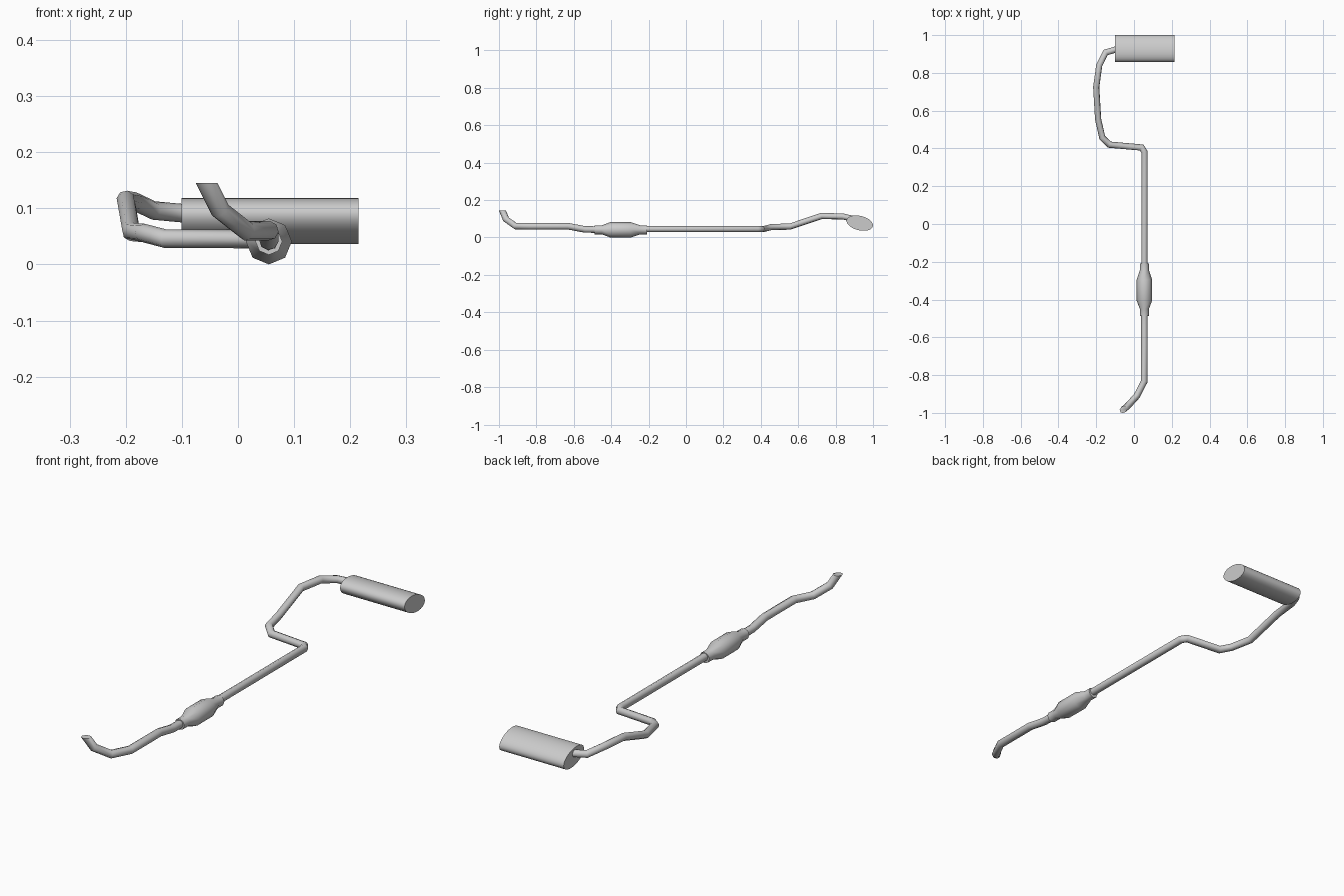
import bpy, bmesh
from math import sin, cos, pi, radians
from mathutils import Vector

if "Cube" in bpy.data.objects:
    bpy.data.objects.remove(bpy.data.objects["Cube"])


def loft(name, rings, angle):
    """Skin a list of vertex rings, cap both ends, shade smooth by angle."""
    bm = bmesh.new()
    loops = [[bm.verts.new(p) for p in ring] for ring in rings]
    n = len(loops[0])
    for a, b in zip(loops, loops[1:]):
        for i in range(n):
            j = (i + 1) % n
            bm.faces.new((a[i], a[j], b[j], b[i]))
    bm.faces.new(loops[0])
    bm.faces.new(loops[-1])
    bmesh.ops.recalc_face_normals(bm, faces=bm.faces)
    mesh = bpy.data.meshes.new(name)
    bm.to_mesh(mesh)
    bm.free()
    obj = bpy.data.objects.new(name, mesh)
    bpy.context.collection.objects.link(obj)
    bpy.ops.object.select_all(action='DESELECT')
    obj.select_set(True)
    bpy.context.view_layer.objects.active = obj
    bpy.ops.object.shade_smooth_by_angle(angle=radians(angle))
    return obj


def pipe(name, path, r, start_normal=None, sides=8):
    """Sweep a round section along a path with mitred bends."""
    pts = [Vector(p) for p in path]
    dirs = [(b - a).normalized() for a, b in zip(pts, pts[1:])]
    d = dirs[0]
    u = d.orthogonal().normalized()
    v = d.cross(u)
    ring = [pts[0] + r * (cos(2 * pi * i / sides) * u + sin(2 * pi * i / sides) * v)
            for i in range(sides)]
    rings = []
    for k, p in enumerate(pts):
        d = dirs[max(k - 1, 0)]
        if k == 0:
            n = Vector(start_normal) if start_normal else d
        elif k == len(pts) - 1:
            n = d
        else:
            n = (dirs[k - 1] + dirs[k]).normalized()
        ring = [q + d * ((p - q).dot(n) / d.dot(n)) for q in ring]
        rings.append(ring)
    return loft(name, rings, 60)


# front down pipe, cut level at its mouth
pipe("front_pipe", [(-.056, -.982, .145), (-.032, -.962, .097), (.015, -.91, .06),
                    (.055, -.832, .06), (.055, -.63, .06), (.055, -.54, .043),
                    (.055, -.45, .042)], .0175, start_normal=(0, 0, 1))

# rear pipe winding over to the muffler
pipe("rear_pipe", [(.055, -.25, .045), (.055, .382, .045), (.04, .405, .045),
                   (-.13, .42, .046), (-.168, .457, .056), (-.19, .555, .058),
                   (-.2, .725, .115), (-.184, .84, .112), (-.15, .908, .096),
                   (-.085, .927, .09)], .0165)

# catalytic converter: octagonal turned profile along y
profile = [(-.488, .024), (-.45, .024), (-.405, .041), (-.295, .041),
           (-.245, .024), (-.208, .024)]
loft("catalytic_converter",
     [[(.055 + r * sin(i * pi / 4), y, .041 + r * cos(i * pi / 4)) for i in range(8)]
      for y, r in profile], 60)

# muffler: tilted elliptical can along x
t = radians(-13.6)
ellipse = [(.0724 * cos(i * pi / 16), .0384 * sin(i * pi / 16)) for i in range(32)]
loft("muffler",
     [[(x, .929 + a * cos(t) - b * sin(t), .077 + a * sin(t) + b * cos(t)) for a, b in ellipse]
      for x in (-.101, .215)], 40)
